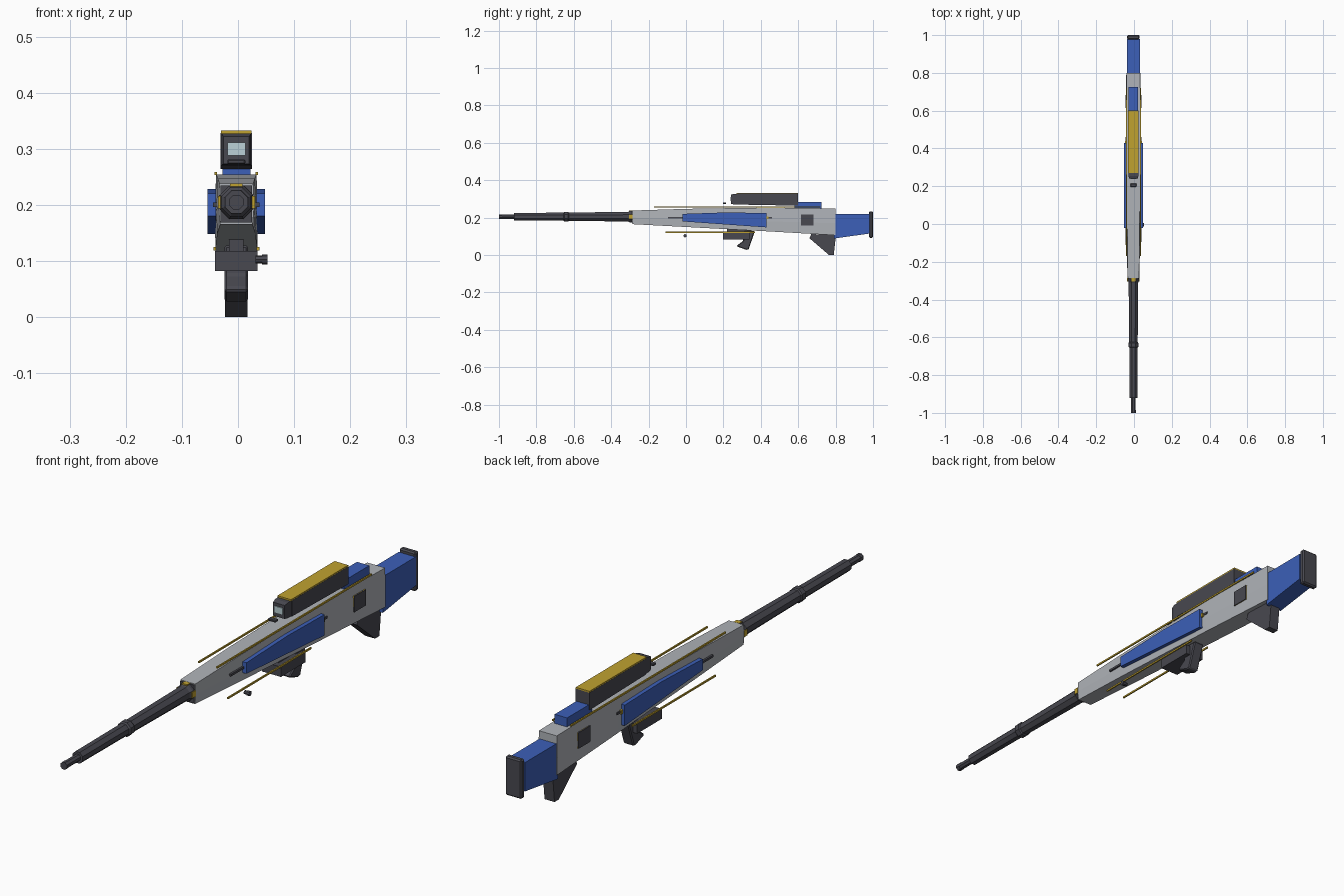
import bpy, bmesh, math
from mathutils import Vector

if "Cube" in bpy.data.objects:
    bpy.data.objects.remove(bpy.data.objects["Cube"])

CX = -0.003   # centre plane of the gun


def mat(name, rgb):
    m = bpy.data.materials.new(name)
    m.diffuse_color = (*rgb, 1)
    m.use_nodes = True
    m.node_tree.nodes["Principled BSDF"].inputs["Base Color"].default_value = m.diffuse_color
    return m


GRAY = mat("light_gray", (0.43, 0.45, 0.48))
DARK = mat("dark_gray", (0.065, 0.065, 0.08))
BLUE = mat("blue", (0.045, 0.115, 0.48))
GOLD = mat("gold", (0.53, 0.36, 0.03))
GLASS = mat("pale_glass", (0.5, 0.64, 0.68))


def finish(name, bm, material, bevel=0):
    bmesh.ops.recalc_face_normals(bm, faces=bm.faces)
    me = bpy.data.meshes.new(name)
    bm.to_mesh(me)
    bm.free()
    ob = bpy.data.objects.new(name, me)
    bpy.context.collection.objects.link(ob)
    me.materials.append(material)
    if bevel:
        b = ob.modifiers.new("bevel", 'BEVEL')
        b.width, b.segments = bevel, 1
    return ob


def prism(name, pts, x0, x1, material, bevel=0):
    """Side profile of (y, z) points spanning x0..x1 about the centre plane."""
    bm = bmesh.new()
    a = [bm.verts.new((CX + x0, y, z)) for y, z in pts]
    b = [bm.verts.new((CX + x1, y, z)) for y, z in pts]
    bm.faces.new(a)
    bm.faces.new(b[::-1])
    n = len(pts)
    for i in range(n):
        j = (i + 1) % n
        bm.faces.new((a[i], b[i], b[j], a[j]))
    return finish(name, bm, material, bevel)


def box(name, x, y, z, material, bevel=0):
    return prism(name, [(y[0], z[0]), (y[1], z[0]), (y[1], z[1]), (y[0], z[1])],
                 x[0], x[1], material, bevel)


def both_sides(fn, name, x0, x1, *args):
    fn("right_" + name, *side(x0, x1, *args))
    fn("left_" + name, *side(-x1, -x0, *args))


def side(x0, x1, *args):
    if len(args) == 3:                     # box: y, z, material
        return ((x0, x1),) + args
    return args[0], x0, x1, args[1]        # prism: points, material


def loft(name, sections, material, bevel=0):
    """Join closed rings of points and cap both ends."""
    bm = bmesh.new()
    rings = [[bm.verts.new(p) for p in s] for s in sections]
    for r, s in zip(rings, rings[1:]):
        for i in range(len(r)):
            j = (i + 1) % len(r)
            bm.faces.new((r[i], r[j], s[j], s[i]))
    bm.faces.new(rings[0])
    bm.faces.new(rings[-1][::-1])
    return finish(name, bm, material, bevel)


def octagon(y, r, z=0.205):
    k = r / math.cos(math.pi / 8)
    return [(CX + k * math.cos(math.pi / 8 + i * math.pi / 4), y,
             z + k * math.sin(math.pi / 8 + i * math.pi / 4)) for i in range(8)]


def slab(y, w_top, w_mid, w_bot, top, mid, bot):
    return [(CX + w, y, z) for w, z in ((w_top, top), (w_mid, mid), (w_bot, bot),
                                       (-w_bot, bot), (-w_mid, mid), (-w_top, top))]


def rect(y, w, z0, z1):
    return [(CX - w, y, z0), (CX + w, y, z0), (CX + w, y, z1), (CX - w, y, z1)]


# Long tapering receiver
loft("receiver", [slab(-0.285, 0.030, 0.032, 0.029, 0.238, 0.20, 0.165),
                  slab(0.0, 0.033, 0.036, 0.034, 0.247, 0.19, 0.150),
                  slab(0.45, 0.036, 0.039, 0.037, 0.254, 0.18, 0.126),
                  slab(0.80, 0.036, 0.038, 0.037, 0.249, 0.17, 0.106)], GRAY)
box("receiver_front_plate", (-0.028, 0.028), (-0.29, -0.28), (0.169, 0.235), DARK)

# Stepped octagonal barrel
loft("barrel", [octagon(y, r) for y, r in (
    (-1.0, 0.012), (-0.92, 0.012), (-0.92, 0.0205), (-0.655, 0.0215),
    (-0.65, 0.026), (-0.63, 0.026), (-0.625, 0.0225), (-0.31, 0.0255),
    (-0.30, 0.030), (-0.28, 0.030))], DARK)
loft("muzzle_ring", [octagon(-1.0, 0.013), octagon(-0.985, 0.013)], DARK)
# Gold collar tabs on both sides and the top
for nm, x, z in (("right", 0.029, 0.205), ("left", -0.029, 0.205), ("top", 0, 0.234)):
    hx, hz = (0.004, 0.011) if x else (0.011, 0.004)
    box(nm + "_collar_tab", (x - hx, x + hx), (-0.304, -0.286),
        (z - hz, z + hz), GOLD)

# Blue side panels with the dark rail behind them
panel = [(-0.02, 0.180), (0.43, 0.148), (0.43, 0.224), (0.22, 0.228), (-0.02, 0.220)]
both_sides(prism, "side_panel", 0.036, 0.051, panel, BLUE)
both_sides(box, "panel_rail", 0.030, 0.0415, (-0.095, 0.46), (0.196, 0.204), DARK)
both_sides(box, "panel_rear_pin", 0.034, 0.045, (0.43, 0.44), (0.192, 0.206), GOLD)

# Rear ports: dark plate on a gold backing
both_sides(box, "port_backing", 0.034, 0.040, (0.615, 0.682), (0.159, 0.217), GOLD)
both_sides(box, "port", 0.036, 0.042, (0.615, 0.682), (0.159, 0.217), DARK)

# Thin gold trim rods above and below the receiver
both_sides(box, "upper_trim", 0.034, 0.039, (-0.17, 0.72), (0.253, 0.259), GOLD)
both_sides(box, "lower_trim", 0.036, 0.041, (-0.11, 0.37), (0.119, 0.125), GOLD)

# Scope: housing, front hood, lens and gold cover
loft("scope_housing", [rect(0.275, 0.028, 0.270, 0.328),
                       rect(0.60, 0.028, 0.264, 0.328)], DARK)
loft("scope_hood", [rect(0.24, 0.023, 0.273, 0.322),
                    rect(0.255, 0.026, 0.271, 0.327),
                    rect(0.28, 0.026, 0.271, 0.327)], DARK)
box("scope_lens", (-0.016, 0.016), (0.237, 0.245), (0.288, 0.311), GLASS)
box("scope_cover", (-0.0275, 0.0275), (0.27, 0.60), (0.327, 0.333), GOLD)
prism("scope_mount", [(0.58, 0.248), (0.725, 0.248), (0.725, 0.283), (0.58, 0.283)],
      -0.025, 0.025, BLUE)
box("front_pin", (-0.016, 0.016), (0.197, 0.215), (0.273, 0.281), DARK, 0.002)

# Blue stock and dark butt plate
loft("stock", [rect(0.79, 0.034, 0.088, 0.220), rect(0.98, 0.034, 0.115, 0.220)], BLUE)
box("butt_plate", (-0.033, 0.033), (0.978, 1.0), (0.092, 0.234), DARK, 0.005)

# Trigger housing, angled grip and rear fin
box("trigger_housing", (-0.038, 0.038), (0.197, 0.34), (0.082, 0.118), DARK)
box("trigger_block", (-0.013, 0.013), (0.22, 0.35), (0.11, 0.14), DARK)
prism("grip", [(0.31, 0.128), (0.368, 0.128), (0.335, 0.030), (0.322, 0.028),
               (0.272, 0.046), (0.275, 0.053), (0.305, 0.075)],
      -0.021, 0.021, DARK, 0.004)
prism("rear_fin", [(0.66, 0.09), (0.67, 0.112), (0.80, 0.108), (0.80, 0.09), (0.79, 0.0),
                   (0.765, 0.0)], -0.020, 0.020, DARK)

# Small side handle
bm = bmesh.new()
for x0, x1, r in ((0.034, 0.056, 0.007), (0.046, 0.0555, 0.009)):
    rings = []
    for x in (x0, x1):
        rings.append([bm.verts.new((CX + x, -0.005 + r * math.cos(i * math.pi / 4),
                                    0.103 + r * math.sin(i * math.pi / 4)))
                      for i in range(8)])
    a, b = rings
    for i in range(8):
        j = (i + 1) % 8
        bm.faces.new((a[i], a[j], b[j], b[i]))
    bm.faces.new(a)
    bm.faces.new(b[::-1])
finish("side_handle", bm, DARK)
